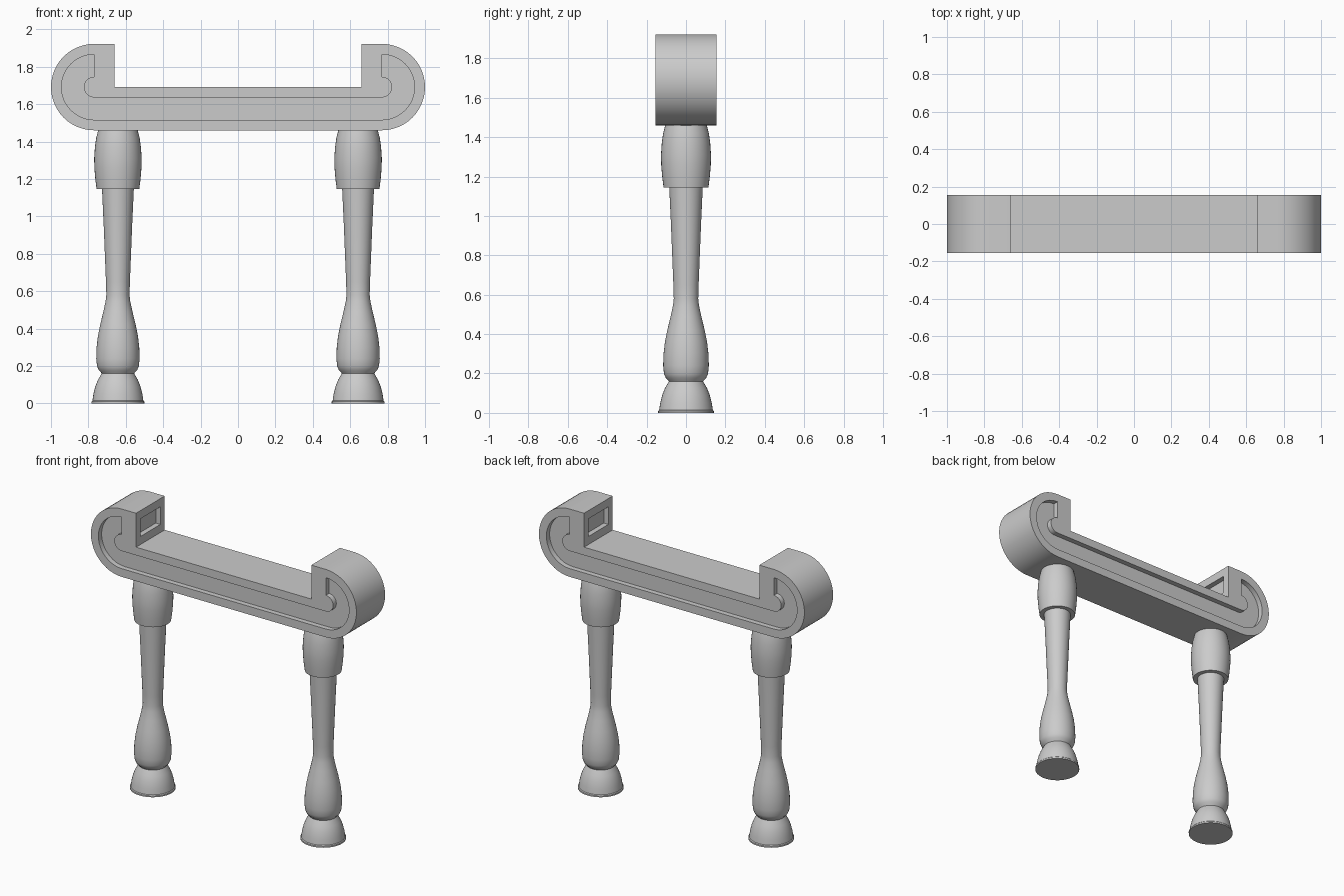
import bpy, bmesh, math

if "Cube" in bpy.data.objects:
    bpy.data.objects.remove(bpy.data.objects["Cube"])

CX, CZ, R, HALF = 0.769, 1.691, 0.231, 0.154   # scroll centre, radius, half depth
INNER_X, DEPTH = 0.66, 0.035                   # arm inner face, recess depth
LEG_X = 0.642


def make_object(name, bm):
    bmesh.ops.recalc_face_normals(bm, faces=bm.faces)
    mesh = bpy.data.meshes.new(name)
    bm.to_mesh(mesh)
    bm.free()
    ob = bpy.data.objects.new(name, mesh)
    bpy.context.collection.objects.link(ob)
    return ob


def prism(name, outline, y0, y1):
    bm = bmesh.new()
    face = bm.faces.new([bm.verts.new((x, y0, z)) for x, z in outline])
    ext = bmesh.ops.extrude_face_region(bm, geom=[face])["geom"]
    verts = [g for g in ext if isinstance(g, bmesh.types.BMVert)]
    bmesh.ops.translate(bm, verts=verts, vec=(0, y1 - y0, 0))
    return make_object(name, bm)


def arc(side, radius, steps=24):
    # half circle from the top to the bottom of one scrolled end
    return [(side * (CX + radius * math.sin(math.pi * i / steps)),
             CZ + radius * math.cos(math.pi * i / steps)) for i in range(steps + 1)]


def activate(ob):
    bpy.ops.object.select_all(action='DESELECT')
    ob.select_set(True)
    bpy.context.view_layer.objects.active = ob


def smooth(ob):
    activate(ob)
    bpy.ops.object.shade_smooth_by_angle(angle=math.radians(35))


def carve(ob, cutter):
    cutter.hide_render = True
    activate(ob)
    mod = ob.modifiers.new("carve", 'BOOLEAN')
    mod.operation, mod.solver, mod.object = 'DIFFERENCE', 'EXACT', cutter
    bpy.ops.object.modifier_apply(modifier=mod.name)
    bpy.data.objects.remove(cutter)


# Seat with scrolled arms
outline = ([(-INNER_X, CZ + R)] + arc(-1, R) + arc(1, R)[::-1]
           + [(INNER_X, CZ + R), (INNER_X, CZ), (-INNER_X, CZ)])
seat = prism("seat", outline, -HALF, HALF)

# Recessed channel on the front and back
R_OUT, R_IN = 0.175, 0.055
channel = arc(-1, R_OUT) + arc(1, R_OUT)[::-1] + arc(1, R_IN) + arc(-1, R_IN)[::-1]
for side in (-1, 1):
    carve(seat, prism("channel_cutter", channel,
                      side * (HALF - DEPTH), side * (HALF + 0.1)))

# Rectangular recess in the inner face of each arm
for side in (-1, 1):
    x0, x1 = side * (INNER_X - 0.1), side * (INNER_X + DEPTH)
    box = [(x0, CZ + R_IN), (x1, CZ + R_IN), (x1, CZ + R_OUT), (x0, CZ + R_OUT)]
    carve(seat, prism("arm_cutter", box, -0.108, 0.108))
smooth(seat)

# Turned legs: radius and height along the lathe profile
PROFILE = [(0, 0), (0.141, 0), (0.141, 0.01), (0.136, 0.015), (0.131, 0.05),
           (0.121, 0.09), (0.107, 0.125), (0.087, 0.16), (0.09, 0.165),
           (0.103, 0.178), (0.112, 0.2), (0.116, 0.24), (0.114, 0.3),
           (0.107, 0.36), (0.095, 0.42), (0.078, 0.49), (0.066, 0.545),
           (0.062, 0.58), (0.064, 0.65), (0.076, 0.95), (0.085, 1.145),
           (0.114, 1.145), (0.121, 1.2), (0.126, 1.26), (0.127, 1.31),
           (0.123, 1.37), (0.116, 1.42), (0.105, 1.462), (0, 1.462)]


def leg(name, x):
    bm = bmesh.new()
    verts = [bm.verts.new((r, 0, z)) for r, z in PROFILE]
    edges = [bm.edges.new(pair) for pair in zip(verts, verts[1:])]
    bmesh.ops.spin(bm, geom=verts + edges, cent=(0, 0, 0), axis=(0, 0, 1),
                   angle=math.tau, steps=40, use_duplicate=False)
    bmesh.ops.remove_doubles(bm, verts=bm.verts, dist=0.0005)
    ob = make_object(name, bm)
    ob.location.x = x
    smooth(ob)


leg("left_leg", -LEG_X)
leg("right_leg", LEG_X)
